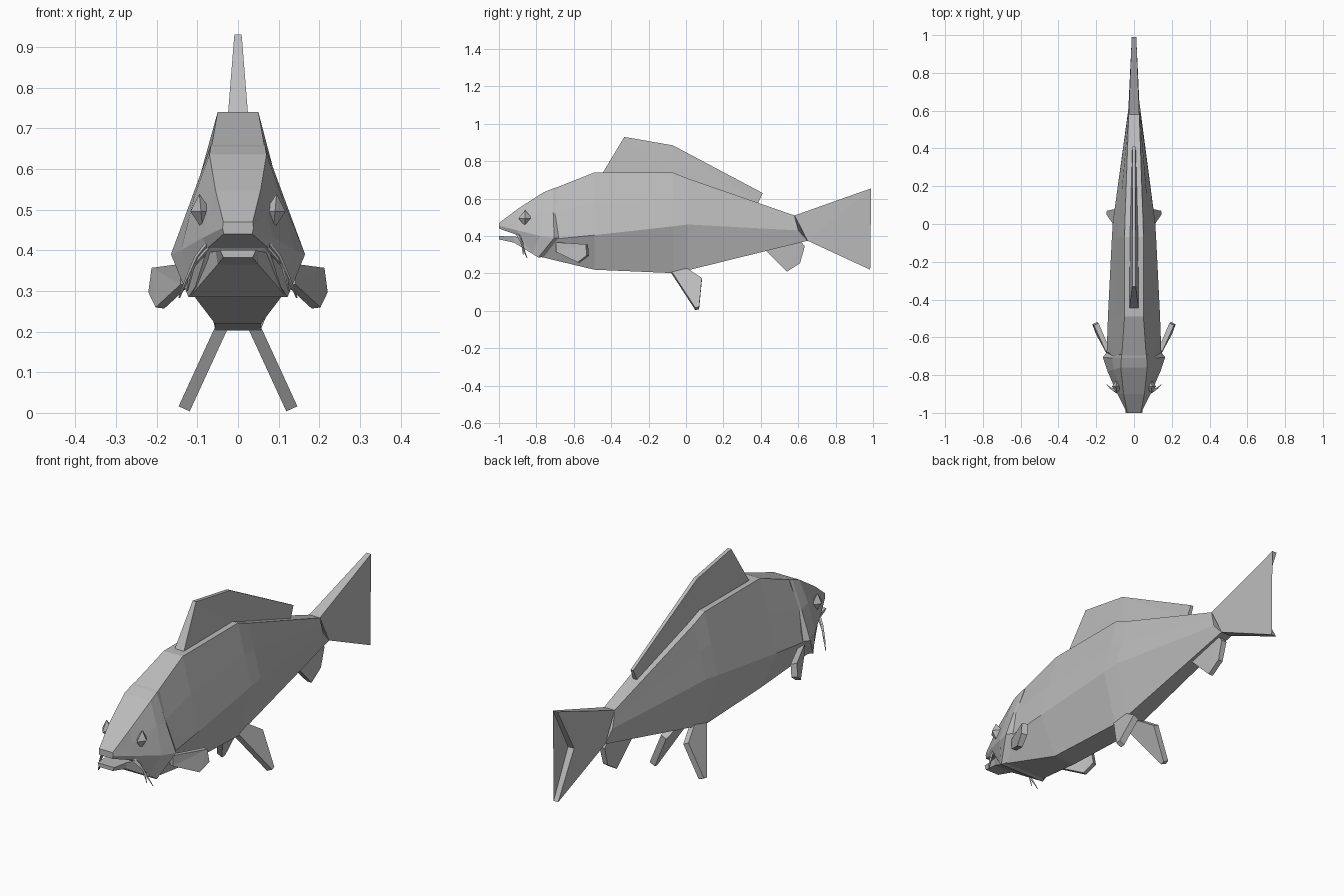
import bpy
import bmesh
from mathutils import Vector

if "Cube" in bpy.data.objects:
    bpy.data.objects.remove(bpy.data.objects["Cube"], do_unlink=True)

GREY = (0.5, 0.5, 0.5, 1.0)
mat = bpy.data.materials.new("plain grey")
mat.use_nodes = True
mat.diffuse_color = GREY
bsdf = mat.node_tree.nodes["Principled BSDF"]
bsdf.inputs["Base Color"].default_value = GREY
bsdf.inputs["Roughness"].default_value = 0.8


def finish(name, bm, mirror=False):
    """Turn a bmesh into a flat-shaded object, optionally mirrored across x."""
    bmesh.ops.recalc_face_normals(bm, faces=bm.faces)
    me = bpy.data.meshes.new(name)
    bm.to_mesh(me)
    bm.free()
    me.materials.append(mat)
    ob = bpy.data.objects.new(name, me)
    bpy.context.collection.objects.link(ob)
    if mirror:
        mod = ob.modifiers.new("mirror", 'MIRROR')
        mod.use_mirror_merge = False
    return ob


def section(y, top, mid, bot):
    """Half section from (half width, z) pairs, with a point on the upper flank."""
    upper = [top[i] + (mid[i] - top[i]) * 0.5 for i in (0, 1)]
    return [(x, y, z) for x, z in (top, upper, mid, bot)]


def loft(name, sections):
    """Skin symmetric sections given as right-hand half outlines."""
    bm = bmesh.new()
    rings = []
    for half in sections:
        full = list(half) + [(-x, y, z) for x, y, z in reversed(half)]
        rings.append([bm.verts.new(p) for p in full])
    for a, b in zip(rings, rings[1:]):
        n = len(a)
        for i in range(n):
            j = (i + 1) % n
            bm.faces.new((a[i], a[j], b[j], b[i]))
    bm.faces.new(rings[0])
    bm.faces.new(rings[-1])
    return finish(name, bm)


def plate(name, pts, normal=(1, 0, 0), mirror=False):
    """Fin from an outline of (x, y, z, half thickness)."""
    n = Vector(normal).normalized()
    bm = bmesh.new()
    sides = [[bm.verts.new(Vector(p[:3]) + n * p[3] * s) for p in pts]
             for s in (1, -1)]
    caps = [bm.faces.new(s) for s in sides]
    for i in range(len(pts)):
        j = (i + 1) % len(pts)
        bm.faces.new((sides[0][i], sides[0][j], sides[1][j], sides[1][i]))
    bmesh.ops.triangulate(bm, faces=caps)
    return finish(name, bm, mirror)


# Head, flaring out to the gill covers
loft("head", [
    section(-1.00, (.036, .47), (.038, .455), (.035, .44)),
    section(-0.90, (.055, .545), (.088, .43), (.075, .405)),
    [(.070, -.76, .635), (.108, -.77, .53), (.140, -.78, .40), (.105, -.82, .31)],
    [(.067, -.71, .655), (.115, -.71, .525), (.165, -.705, .39), (.122, -.79, .285)],
    [(.066, -.69, .66), (.110, -.70, .52), (.145, -.68, .39), (.105, -.755, .29)],
])

# Body from the gills to the tail root
loft("body", [
    [(.067, -.73, .645), (.108, -.71, .53), (.145, -.69, .385), (.108, -.77, .287)],
    section(-.49, (.050, .74), (.138, .405), (.057, .22)),
    section(-.07, (.050, .74), (.117, .452), (.055, .202)),
    section(.01, (.048, .708), (.112, .462), (.045, .217)),
    [(.028, .58, .51), (.030, .59, .47), (.031, .60, .43), (.028, .65, .375)],
])

# Lower jaw with an open mouth above it
loft("lower_jaw", [
    [(.044, -1.0, .400), (.036, -1.0, .382)],
    [(.055, -.92, .397), (.050, -.92, .365)],
    [(.120, -.79, .390), (.118, -.79, .286)],
])

# Fins on the centre line
plate("tail_fin", [(0, .58, .51, .028), (0, .99, .655, .012), (0, .87, .435, .016),
                   (0, .985, .22, .012), (0, .65, .375, .028)])
plate("dorsal_fin", [(0, -.45, .73, .025), (0, -.33, .93, .009), (0, -.07, .885, .009),
                     (0, .41, .63, .007), (0, .385, .575, .010), (0, -.07, .73, .022)])
plate("anal_fin", [(0, .42, .33, .018), (0, .54, .21, .012), (0, .61, .255, .012),
                   (0, .635, .345, .014), (0, .60, .39, .018)])

# Paired fins
def pelvic(y, z, t=.015):
    return (.045 + (.2 - z) * .46, y, z, t)


plate("pelvic_fins", [pelvic(-.08, .21), pelvic(.0, .225), pelvic(.085, .17),
                      pelvic(.07, .015), pelvic(.05, .01)], (1, 0, .46), True)
plate("pectoral_fins", [(.130, -.69, .365, .012), (.200, -.53, .355, .014),
                        (.208, -.525, .295, .014), (.192, -.575, .258, .012),
                        (.130, -.69, .315, .012)], (.9, -.42, .12), True)

# Eyes: stretched octahedra
bm = bmesh.new()
bmesh.ops.create_uvsphere(bm, u_segments=4, v_segments=2, radius=1)
for v in bm.verts:
    v.co = Vector((.091 + v.co.x * .026 + v.co.z * .004,
                   -.86 + v.co.y * .036, .495 + v.co.z * .044))
finish("eyes", bm, True)


# Whiskers: thin tapered tubes along a bent path
def whisker(name, path):
    bm = bmesh.new()
    rings = []
    for x, y, z, r in path:
        rings.append([bm.verts.new((x + dx * r, y + dy * r, z))
                      for dx, dy in ((1, 0), (0, 1), (-1, 0), (0, -1))])
    for a, b in zip(rings, rings[1:]):
        for i in range(4):
            j = (i + 1) % 4
            bm.faces.new((a[i], a[j], b[j], b[i]))
    bm.faces.new(rings[0])
    bm.faces.new(rings[-1])
    finish(name, bm, True)


whisker("long_whiskers", [(.072, -.90, .42, .008), (.100, -.885, .385, .007),
                          (.125, -.868, .33, .005), (.145, -.85, .282, .002)])
whisker("short_whiskers", [(.072, -.90, .405, .007), (.112, -.875, .36, .006),
                           (.125, -.87, .30, .002)])
